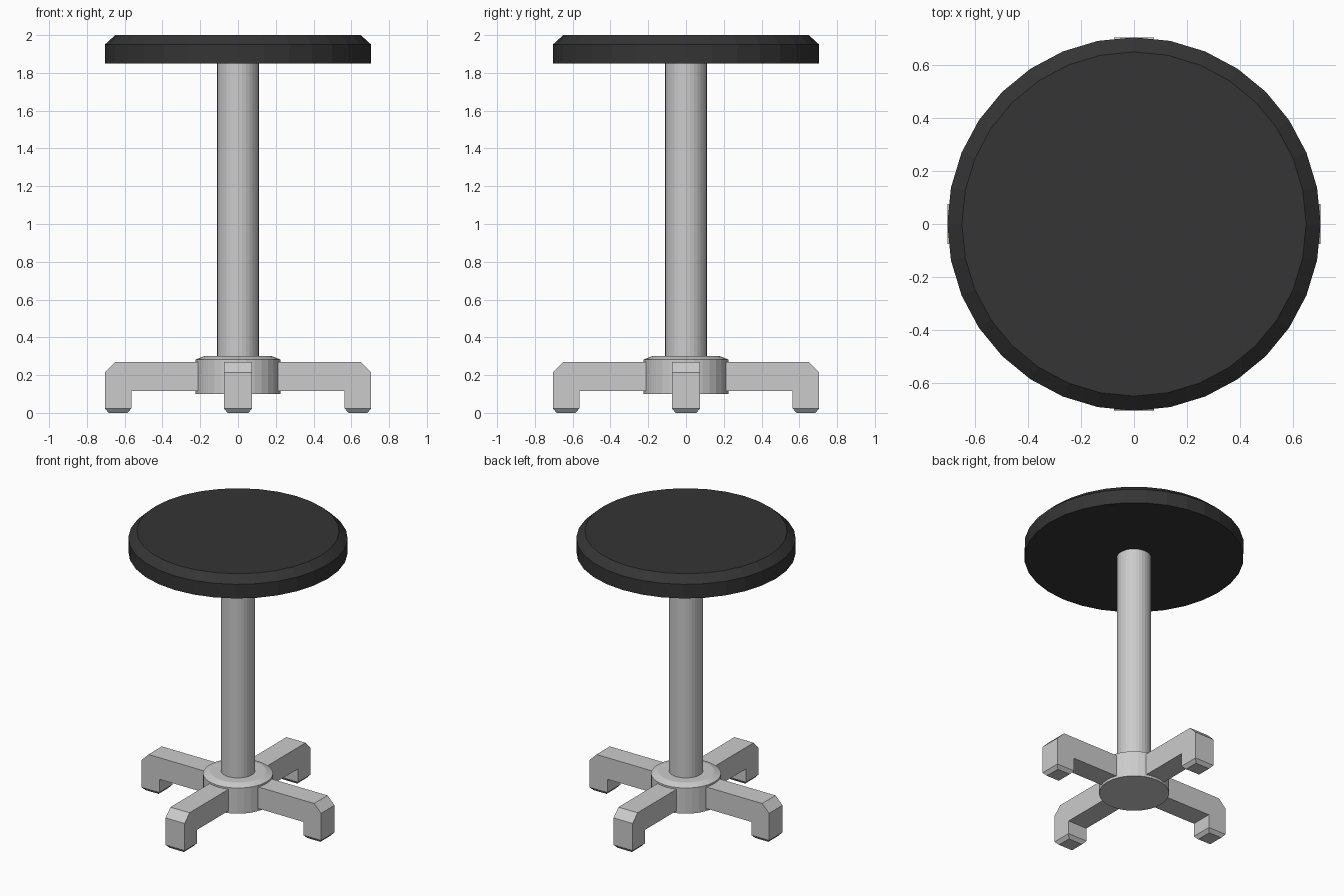
import bpy, bmesh, math

if "Cube" in bpy.data.objects:
    bpy.data.objects.remove(bpy.data.objects["Cube"])

SIDES = 32


def finish(name, bm, mat=None):
    bmesh.ops.recalc_face_normals(bm, faces=bm.faces)
    mesh = bpy.data.meshes.new(name)
    bm.to_mesh(mesh)
    bm.free()
    obj = bpy.data.objects.new(name, mesh)
    bpy.context.collection.objects.link(obj)
    if mat:
        mesh.materials.append(mat)
    return obj


def turned(name, profile, mat=None):
    """Stack of rings (radius, z) closed by caps."""
    bm = bmesh.new()
    rings = []
    for r, z in profile:
        angles = [2 * math.pi * i / SIDES for i in range(SIDES)]
        rings.append([bm.verts.new((r * math.cos(a), r * math.sin(a), z)) for a in angles])
    for low, high in zip(rings, rings[1:]):
        for i in range(SIDES):
            j = (i + 1) % SIDES
            bm.faces.new((low[i], low[j], high[j], high[i]))
    bm.faces.new(rings[0])
    bm.faces.new(rings[-1])
    return finish(name, bm, mat)


def leg(name, angle):
    """Side profile of arm and foot, given width, with a tapered sole."""
    profile = [(0.1, 0.117), (0.565, 0.117), (0.565, 0.023), (0.705, 0.023),
               (0.705, 0.215), (0.65, 0.27), (0.1, 0.27)]
    w = 0.075
    bm = bmesh.new()
    a = [bm.verts.new((x, -w, z)) for x, z in profile]
    b = [bm.verts.new((x, w, z)) for x, z in profile]
    bm.faces.new(a)
    bm.faces.new(b)
    for i in range(len(profile)):
        j = (i + 1) % len(profile)
        if i != 2:  # left open for the sole
            bm.faces.new((a[i], a[j], b[j], b[i]))
    # tapered sole
    top = [a[2], a[3], b[3], b[2]]
    t = 0.02
    sole = [bm.verts.new((x, y, 0)) for x, y in
            ((0.565 + t, t - w), (0.705 - t, t - w), (0.705 - t, w - t), (0.565 + t, w - t))]
    for i in range(4):
        j = (i + 1) % 4
        bm.faces.new((top[i], top[j], sole[j], sole[i]))
    bm.faces.new(sole)
    finish(name, bm).rotation_euler.z = angle


black = bpy.data.materials.new("black_cushion")
black.diffuse_color = (0.035, 0.035, 0.035, 1)
black.use_nodes = True
black.node_tree.nodes["Principled BSDF"].inputs["Base Color"].default_value = black.diffuse_color

# Seat, column and hub
turned("seat", [(0.705, 1.85), (0.705, 1.95), (0.65, 2.0)], black)
column = turned("column", [(0.11, 0.29), (0.11, 1.86)])
hub = turned("hub", [(0.225, 0.1), (0.225, 0.282), (0.18, 0.3)])

# Four legs in a cross
for i, side in enumerate(("right", "back", "left", "front")):
    leg(side + "_leg", i * math.pi / 2)
